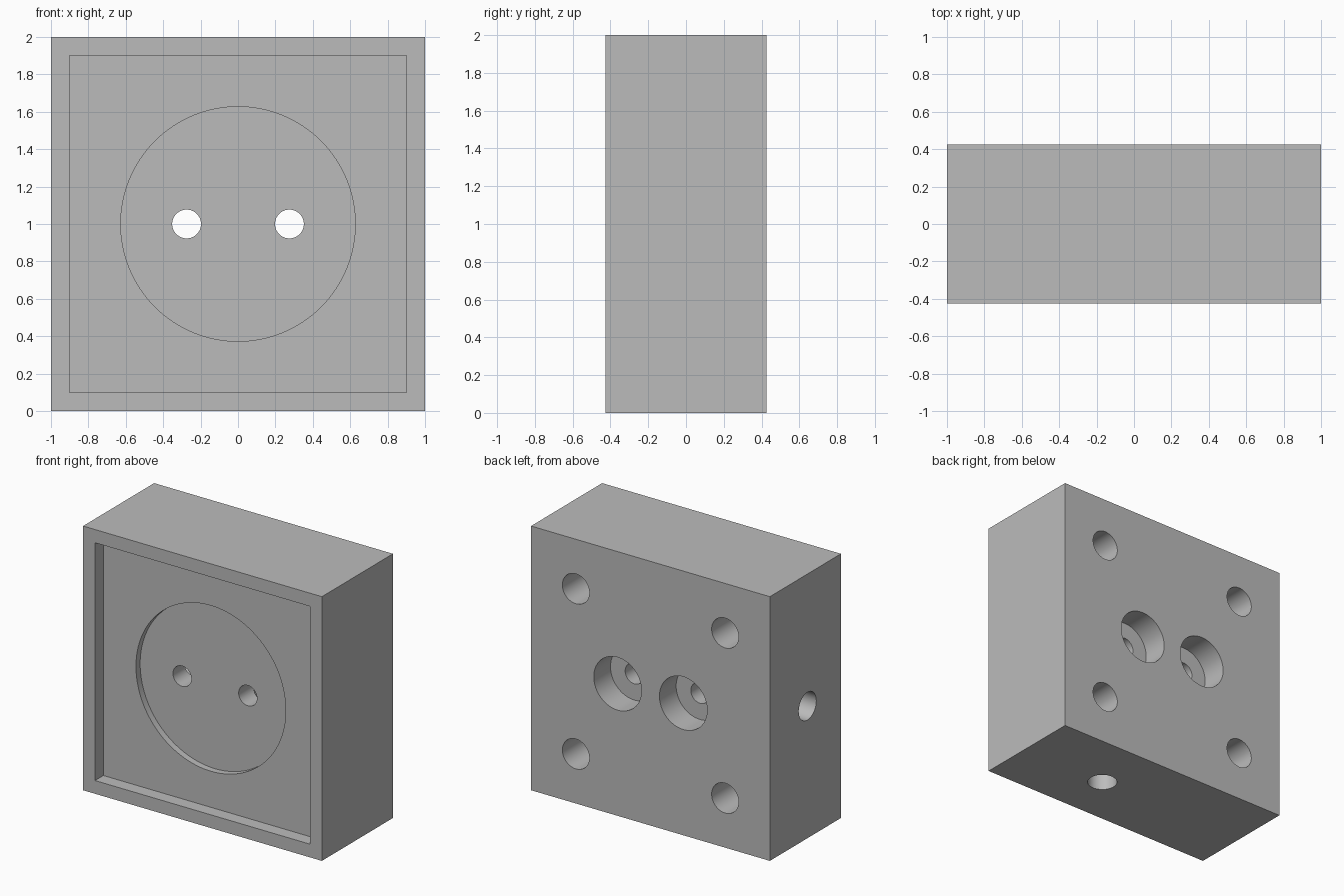
import bpy
import math

default = bpy.data.objects.get("Cube")
if default:
    bpy.data.objects.remove(default, do_unlink=True)

FRONT, BACK = -0.425, 0.425
MID_Z = 1.0
PIN_X = 0.275
WIRE_Y = -0.025
OVER = 0.1  # how far cutters stick out of the surface

grey = bpy.data.materials.new("grey plastic")
grey.use_nodes = True
grey.diffuse_color = (0.5, 0.5, 0.5, 1)
grey.node_tree.nodes["Principled BSDF"].inputs["Base Color"].default_value = grey.diffuse_color


def box(name, low, high):
    """Box between two opposite corners."""
    centre = [(a + b) / 2 for a, b in zip(low, high)]
    bpy.ops.mesh.primitive_cube_add(size=1, location=centre)
    obj = bpy.context.object
    obj.name = name
    obj.scale = [b - a for a, b in zip(low, high)]
    bpy.ops.object.transform_apply(location=True, rotation=True, scale=True)
    return obj


def cut(cutter):
    """Subtract the cutter from the body and discard it."""
    bpy.context.view_layer.objects.active = body
    mod = body.modifiers.new("cut", "BOOLEAN")
    mod.operation = "DIFFERENCE"
    mod.solver = "EXACT"
    mod.object = cutter
    bpy.ops.object.modifier_apply(modifier=mod.name)
    bpy.data.objects.remove(cutter, do_unlink=True)


def bore(start, end, radius, sides=64):
    """Cut a round hole along one axis, from start to end."""
    span = [b - a for a, b in zip(start, end)]
    axis = max(range(3), key=lambda i: abs(span[i]))
    turn = [(0, math.pi / 2, 0), (math.pi / 2, 0, 0), (0, 0, 0)][axis]
    bpy.ops.mesh.primitive_cylinder_add(
        vertices=sides, radius=radius, depth=abs(span[axis]),
        location=[(a + b) / 2 for a, b in zip(start, end)], rotation=turn)
    cut(bpy.context.object)


# Block body
body = box("socket_body", (-1, FRONT, 0), (1, BACK, 2))
body.data.materials.append(grey)

# Square front recess with a shallow round one in its floor
cut(box("recess", (-0.9, FRONT - OVER, 0.1), (0.9, FRONT + 0.1, 1.9)))
bore((0, FRONT - OVER, MID_Z), (0, FRONT + 0.15, MID_Z), 0.627, 128)

for side in (-1, 1):
    # Pin hole right through, counterbored from the back
    x = side * PIN_X
    bore((x, FRONT - OVER, MID_Z), (x, BACK + OVER, MID_Z), 0.077)
    bore((x, BACK - 0.2, MID_Z), (x, BACK + OVER, MID_Z), 0.2)
    # Blind mounting holes in the back corners
    for up in (-1, 1):
        x, z = side * 0.625, MID_Z + up * 0.625
        bore((x, BACK - 0.5, z), (x, BACK + OVER, z), 0.113)

# Wire channels from the side and the bottom, each meeting a pin hole
bore((-1 - OVER, WIRE_Y, MID_Z), (-PIN_X, WIRE_Y, MID_Z), 0.105)
bore((PIN_X, WIRE_Y, -OVER), (PIN_X, WIRE_Y, MID_Z), 0.105)

# Smooth bores, sharp edges
bpy.ops.object.select_all(action="DESELECT")
body.select_set(True)
bpy.context.view_layer.objects.active = body
bpy.ops.object.shade_smooth_by_angle(angle=math.radians(30))
